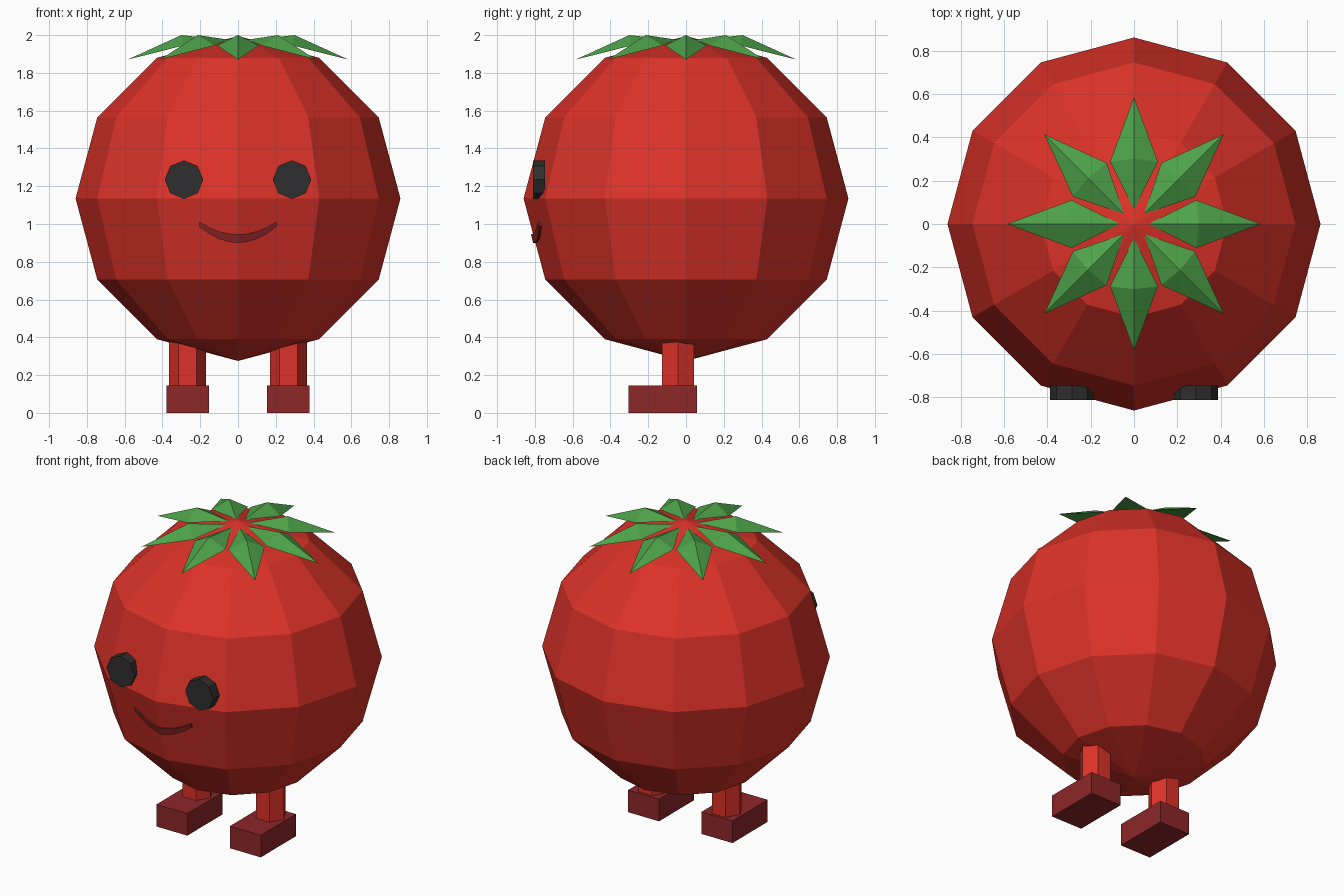
import bpy, bmesh, math
from mathutils import Matrix, Vector

if "Cube" in bpy.data.objects:
    bpy.data.objects.remove(bpy.data.objects["Cube"])


def material(name, rgb):
    m = bpy.data.materials.new(name)
    m.diffuse_color = (*rgb, 1)
    m.use_nodes = True
    m.node_tree.nodes["Principled BSDF"].inputs["Base Color"].default_value = m.diffuse_color
    return m


RED = material("tomato red", (0.72, 0.032, 0.021))
MAROON = material("maroon", (0.27, 0.020, 0.022))
GREEN = material("leaf green", (0.075, 0.36, 0.067))
BLACK = material("charcoal", (0.028, 0.028, 0.028))

BODY_R, BODY_Z = 0.86, 1.135


def add_object(name, bm, mat):
    bmesh.ops.recalc_face_normals(bm, faces=bm.faces)
    mesh = bpy.data.meshes.new(name)
    bm.to_mesh(mesh)
    bm.free()
    mesh.materials.append(mat)
    obj = bpy.data.objects.new(name, mesh)
    bpy.context.collection.objects.link(obj)
    return obj


def prism(name, sides, radius, depth, matrix, mat):
    bm = bmesh.new()
    bmesh.ops.create_cone(bm, cap_ends=True, segments=sides, radius1=radius,
                          radius2=radius, depth=depth, matrix=matrix)
    return add_object(name, bm, mat)


# Body: faceted sphere
bm = bmesh.new()
bmesh.ops.create_uvsphere(bm, u_segments=12, v_segments=6, radius=BODY_R,
                          matrix=Matrix.Translation((0, 0, BODY_Z)))
add_object("body", bm, RED)

# Eyes, legs and shoes, one of each per side
for side, s in (("left", -1), ("right", 1)):
    prism(side + "_eye", 8, 0.102, 0.065,
          Matrix.Translation((s * 0.286, -0.778, 1.235))
          @ Matrix.Rotation(math.pi / 2, 4, 'X'), BLACK)
    prism(side + "_leg", 6, 0.097, 0.30,
          Matrix.Translation((s * 0.267, -0.042, 0.27))
          @ Matrix.Rotation(math.pi / 2, 4, 'Z'), RED)
    bm = bmesh.new()
    bmesh.ops.create_cube(bm, size=1,
                          matrix=Matrix.Translation((s * 0.267, -0.123, 0.0725))
                          @ Matrix.Diagonal((0.225, 0.365, 0.145, 1)))
    add_object(side + "_shoe", bm, MAROON)

# legs have a corner pointing sideways
for side in ("left", "right"):
    leg = bpy.data.objects[side + "_leg"]
    xs = [v.co.x for v in leg.data.vertices]
    ys = [v.co.y for v in leg.data.vertices]
    if max(ys) - min(ys) > max(xs) - min(xs):
        c = Vector((sum(xs) / len(xs), sum(ys) / len(ys), 0))
        leg.data.transform(Matrix.Translation(c)
                           @ Matrix.Rotation(math.pi / 2, 4, 'Z')
                           @ Matrix.Translation(-c))


# Mouth: curved band that follows the front of the body
def front_y(x, z):
    return -(BODY_R - 0.268 * abs(BODY_Z - z) - 0.268 * abs(x))


bm = bmesh.new()
STEPS = 8
rows = []
for i in range(STEPS + 1):
    t = -1 + 2 * i / STEPS
    x = 0.205 * t
    top = 0.945 + 0.067 * t * t
    bottom = 0.900 + 0.087 * t * t
    rows.append([bm.verts.new((x, front_y(x, z) + off, z))
                 for z, off in ((top, -0.012), (bottom, -0.012),
                                (bottom, 0.02), (top, 0.02))])
for a, b in zip(rows, rows[1:]):
    for k in range(4):
        n = (k + 1) % 4
        bm.faces.new((a[k], a[n], b[n], b[k]))
bm.faces.new(rows[0])
bm.faces.new(rows[-1])
add_object("mouth", bm, MAROON)

# Leaf crown: eight folded kite-shaped leaves
bm = bmesh.new()
for i in range(8):
    rot = Matrix.Rotation(i * math.pi / 4, 4, 'Z')
    inner, left, tip, right, apex = [
        bm.verts.new(rot @ Vector(p)) for p in (
            (0.065, 0, 1.975), (0.288, 0.11, 1.945), (0.585, 0, 1.87),
            (0.288, -0.11, 1.945), (0.30, 0, 2.0))]
    for a, b in ((inner, left), (left, tip), (tip, right), (right, inner)):
        bm.faces.new((a, b, apex))
    bm.faces.new((inner, left, right))
    bm.faces.new((left, tip, right))
add_object("leaf_crown", bm, GREEN)
